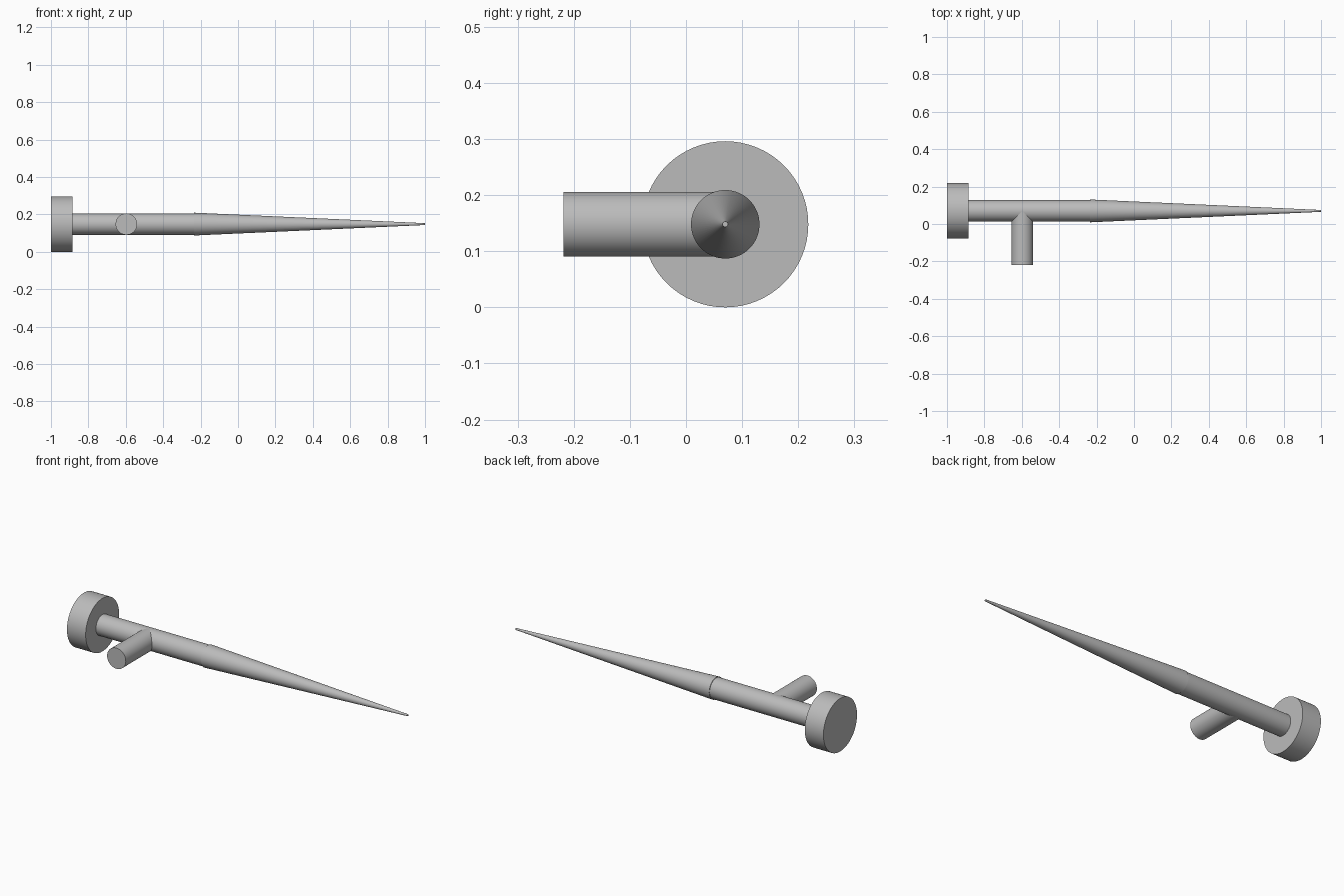
import bpy
from math import pi, radians

cube = bpy.data.objects.get("Cube")
if cube:
    bpy.data.objects.remove(cube, do_unlink=True)

AXIS_Y, AXIS_Z = 0.07, 0.148
TUBE_R = 0.0575

grey = bpy.data.materials.new("plain grey")
grey.use_nodes = True
colour = (0.5, 0.5, 0.5, 1)
grey.diffuse_color = colour
grey.node_tree.nodes["Principled BSDF"].inputs["Base Color"].default_value = colour


def rod(name, start, end, r_start, r_end, along="x", cross=0.0, sides=64):
    """Capped cylinder or cone running along x, or along y at x = cross."""
    mid = (start + end) / 2
    if along == "x":
        location, rotation = (mid, AXIS_Y, AXIS_Z), (0, pi / 2, 0)
    else:
        location, rotation = (cross, mid, AXIS_Z), (-pi / 2, 0, 0)
    bpy.ops.mesh.primitive_cone_add(vertices=sides, radius1=r_start, radius2=r_end,
                                    depth=end - start, location=location, rotation=rotation)
    ob = bpy.context.object
    ob.name = name
    ob.data.materials.append(grey)
    bpy.ops.object.shade_smooth_by_angle(angle=radians(30))
    return ob


# Round end plate
rod("end_plate", -1.0, -0.885, 0.148, 0.148)
# Straight main tube, seated slightly inside the taper
rod("main_tube", -0.89, -0.2, TUBE_R, TUBE_R)
# Long tapering nozzle with a small step at its base
rod("tapered_nozzle", -0.235, 1.0, 0.061, 0.005)
# Side branch pointing to the front
rod("side_branch", -0.218, AXIS_Y, TUBE_R, TUBE_R, along="y", cross=-0.597)
